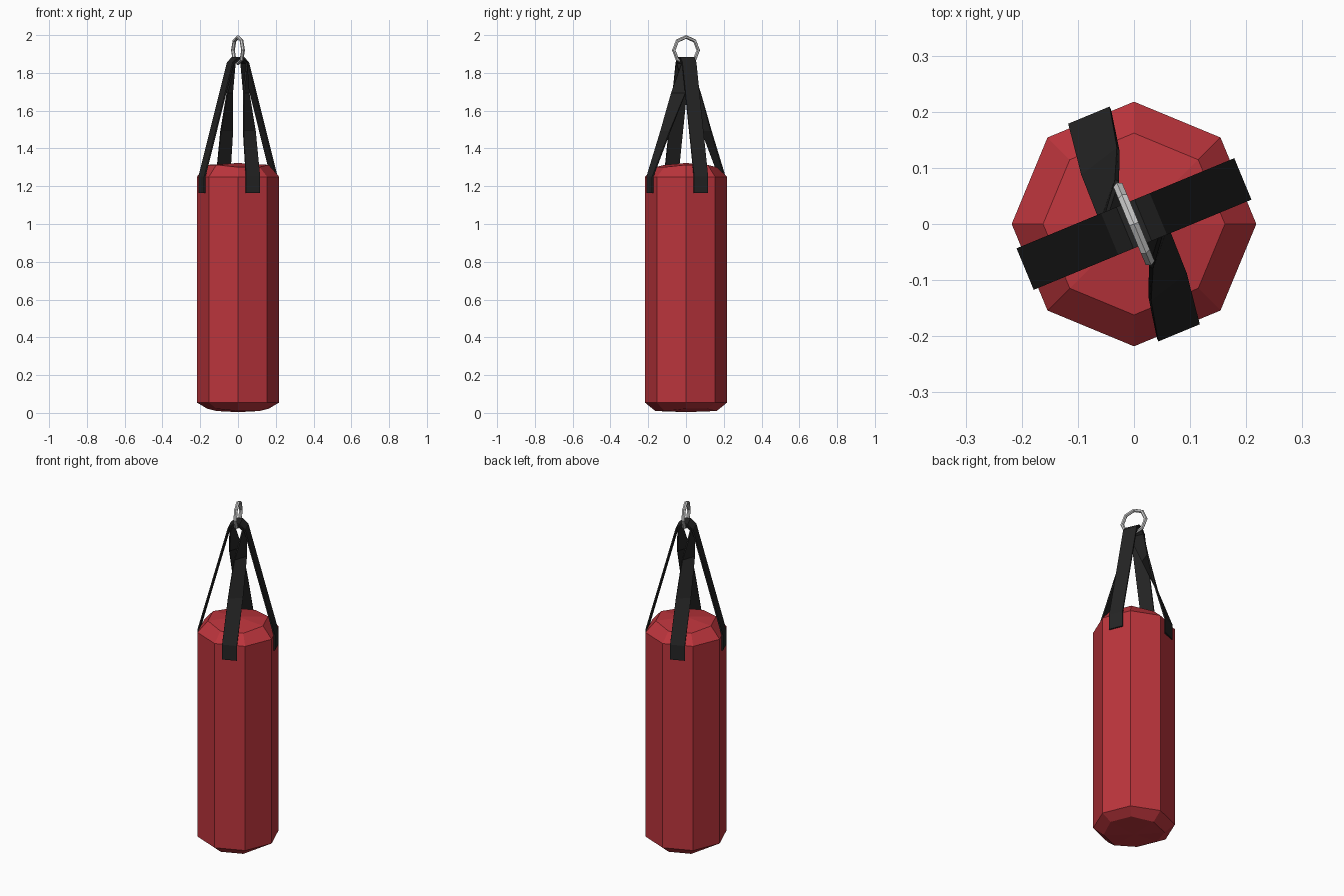
import bpy, bmesh
from math import sin, cos, pi, radians
from mathutils import Vector

if "Cube" in bpy.data.objects:
    bpy.data.objects.remove(bpy.data.objects["Cube"])

D1 = Vector((cos(pi / 8), sin(pi / 8), 0))    # across the ring
D2 = Vector((-sin(pi / 8), cos(pi / 8), 0))   # along the ring
UP = Vector((0, 0, 1))


def material(name, color):
    m = bpy.data.materials.new(name)
    m.diffuse_color = color
    m.use_nodes = True
    m.node_tree.nodes["Principled BSDF"].inputs["Base Color"].default_value = m.diffuse_color
    return m


def add_object(name, bm, mat=None):
    bmesh.ops.recalc_face_normals(bm, faces=bm.faces)
    me = bpy.data.meshes.new(name)
    bm.to_mesh(me)
    bm.free()
    ob = bpy.data.objects.new(name, me)
    bpy.context.collection.objects.link(ob)
    if mat:
        me.materials.append(mat)
    return ob


red = material("red_leather", (0.50, 0.035, 0.045, 1))
black = material("black_webbing", (0.018, 0.018, 0.018, 1))

# bag: eight-sided lathe with slightly uneven end caps
bm = bmesh.new()
profile = [(0.162, 0.016), (0.218, 0.055), (0.218, 1.25), (0.162, 1.307)]
rings = []
for k, (r, z) in enumerate(profile):
    wobble = 0.006 if k in (0, 3) else 0
    rings.append([bm.verts.new((r * cos(i * pi / 4), r * sin(i * pi / 4),
                                z + wobble * (-1) ** (i // 2))) for i in range(8)])
bottom, top = bm.verts.new((0, 0, 0.004)), bm.verts.new((0, 0, 1.323))
for i in range(8):
    j = (i + 1) % 8
    for a, b in zip(rings, rings[1:]):
        bm.faces.new((a[i], a[j], b[j], b[i]))
    bm.faces.new((rings[0][j], rings[0][i], bottom))
    bm.faces.new((rings[-1][i], rings[-1][j], top))
add_object("bag", bm, red)


# strap: half of the sections (centre, width direction, outward normal),
# turned half round for the other side
def strap(name, half, width=0.08, thick=0.008):
    turn = lambda v: Vector((-v.x, -v.y, v.z))
    sections = half + [(turn(c), w, -n if abs(n.z) > 0.9 else turn(n))
                       for c, w, n in reversed(half)]
    bm = bmesh.new()
    loops = []
    for c, w, n in sections:
        loops.append([bm.verts.new(c + w * (width / 2 * s) + n * (thick / 2 * t))
                      for s, t in ((-1, -1), (1, -1), (1, 1), (-1, 1))])
    for a, b in zip(loops, loops[1:]):
        for i in range(4):
            j = (i + 1) % 4
            bm.faces.new((a[i], a[j], b[j], b[i]))
    bm.faces.new(loops[0])
    bm.faces.new(loops[-1])
    add_object(name, bm, black)


# straight strap over the ring
path = [(0.206, 1.165), (0.206, 1.252), (0.043, 1.857), (0.016, 1.881)]
normals = [D1, D1, D1, (D1 * 0.4 + UP).normalized()]
strap("straight_strap", [(D1 * s + UP * z, D2, (n if abs(n.z) < 0.9 else
      Vector((n.x, n.y, 0.89)))) for (s, z), n in zip(path, normals)])

# twisted strap, turning a quarter to pass through the ring under the first
half = [(-D2 * 0.206 + UP * 1.165, D1, -D2)]
for t, angle in ((0, 0), (0.4, 15), (0.74, 48), (1, 90)):
    a = radians(angle)
    c = -D2 * 0.206 * (1 - t) + D1 * 0.034 * t + UP * (1.252 + 0.598 * t)
    half.append((c, D1 * cos(a) + D2 * sin(a), D1 * sin(a) - D2 * cos(a)))
half.append((D1 * 0.012 + UP * 1.871, D2, D1 * 0.5 + UP * 0.86))
strap("twisted_strap", half)

# hanging ring: eight-sided, with a six-sided tube
bm = bmesh.new()
loops = []
for i in range(8):
    a = i * pi / 4
    out = D2 * cos(a) + UP * sin(a)
    loops.append([bm.verts.new(UP * 1.92 + out * (0.07 + 0.01 * cos(k * pi / 3))
                               + D1 * 0.01 * sin(k * pi / 3)) for k in range(6)])
for i in range(8):
    a, b = loops[i], loops[(i + 1) % 8]
    for k in range(6):
        m = (k + 1) % 6
        bm.faces.new((a[k], a[m], b[m], b[k]))
add_object("hanging_ring", bm)
